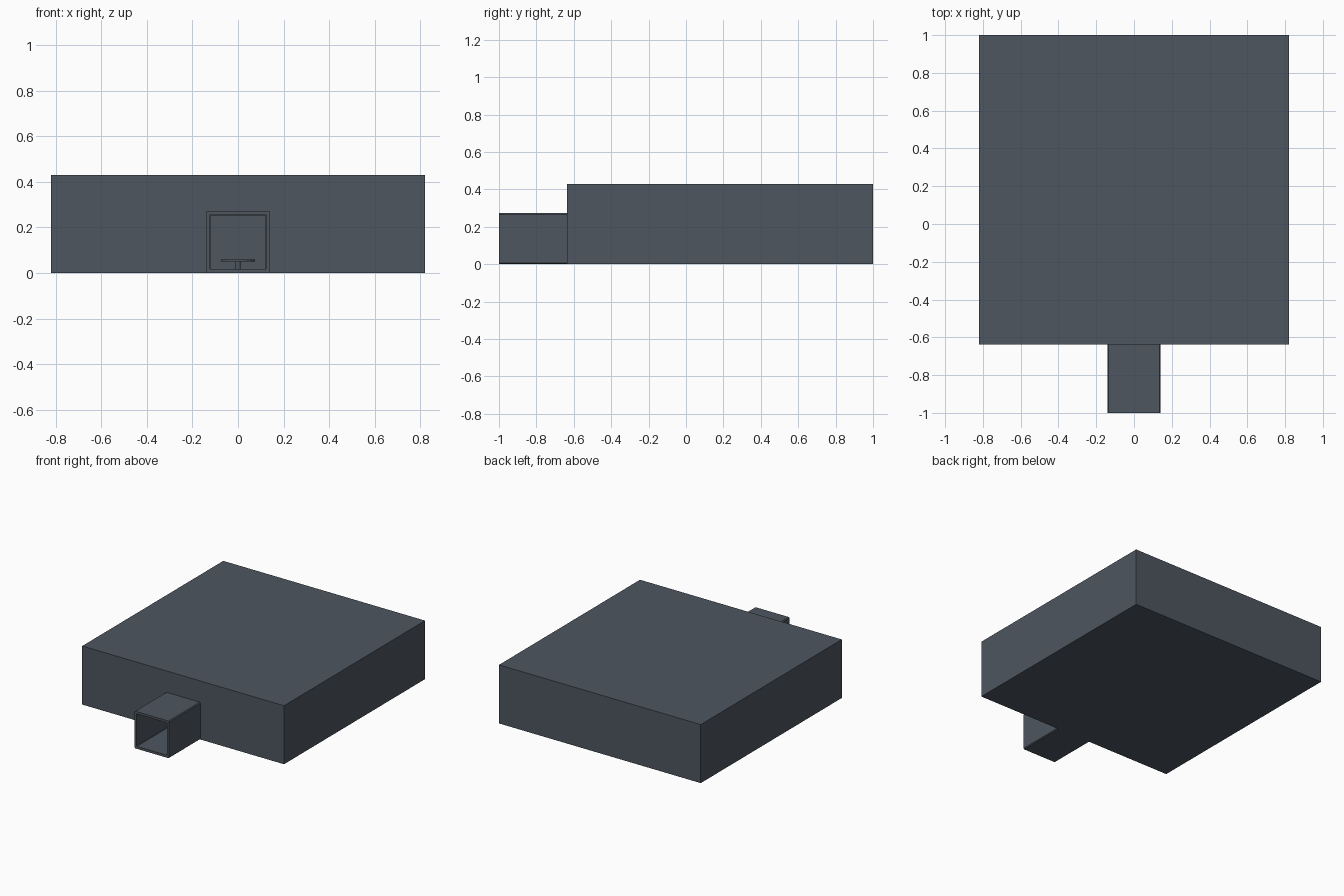
import bpy, bmesh
from mathutils import Matrix, Vector

if "Cube" in bpy.data.objects:
    bpy.data.objects.remove(bpy.data.objects["Cube"])


def material(name, rgb):
    m = bpy.data.materials.new(name)
    m.diffuse_color = (*rgb, 1)
    m.use_nodes = True
    m.node_tree.nodes["Principled BSDF"].inputs["Base Color"].default_value = m.diffuse_color
    return m


SLATE = material("slate grey", (0.075, 0.093, 0.115))


def finish(name, bm):
    me = bpy.data.meshes.new(name)
    bm.to_mesh(me)
    bm.free()
    me.materials.append(SLATE)
    ob = bpy.data.objects.new(name, me)
    bpy.context.collection.objects.link(ob)
    return ob


def box(name, x0, x1, y0, y1, z0, z1):
    bm = bmesh.new()
    size = Matrix.Diagonal((x1 - x0, y1 - y0, z1 - z0, 1))
    mid = Matrix.Translation(((x0 + x1) / 2, (y0 + y1) / 2, (z0 + z1) / 2))
    bmesh.ops.create_cube(bm, size=1, matrix=mid @ size)
    return finish(name, bm)


def cylinder(name, radius, y, z0, z1, sides=24):
    bm = bmesh.new()
    bmesh.ops.create_cone(bm, cap_ends=True, segments=sides, radius1=radius, radius2=radius,
                          depth=z1 - z0, matrix=Matrix.Translation((0, y, (z0 + z1) / 2)))
    return finish(name, bm)


def cut(target, cutter):
    mod = target.modifiers.new("cut", 'BOOLEAN')
    mod.operation = 'DIFFERENCE'
    mod.solver = 'EXACT'
    mod.object = cutter
    cutter.hide_render = True
    cutter.hide_set(True)


T = 0.018                       # wall thickness
FRONT, BACK, W, H = -0.637, 1.0, 0.82, 0.43

# hollow room with a doorway
room = box("room_shell", -W, W, FRONT, BACK, 0, H)
cut(room, box("room_cutter", -W + T, W - T, FRONT + T, BACK - T, T, H - T))
cut(room, box("doorway_cutter", -0.121, 0.121, FRONT - 0.1, FRONT + 0.1, T, 0.252))


# square entrance tunnel with slightly chamfered inner and outer corners
def ring(w, z0, z1, c):
    return [(-w + c, z0), (w - c, z0), (w, z0 + c), (w, z1 - c),
            (w - c, z1), (-w + c, z1), (-w, z1 - c), (-w, z0 + c)]


bm = bmesh.new()
loops = []
for w, z0, z1, c in ((0.141, 0.0, 0.273, 0.006), (0.125, T, 0.256, 0.003)):
    for y in (-1.0, FRONT):
        loops.append([bm.verts.new((x, y, z)) for x, z in ring(w, z0, z1, c)])
of, ob_, inf, inb = loops
for a, b in ((of, ob_), (inb, inf), (inf, of), (ob_, inb)):
    for i in range(8):
        j = (i + 1) % 8
        bm.faces.new((a[i], a[j], b[j], b[i]))
bmesh.ops.recalc_face_normals(bm, faces=bm.faces)
finish("entrance_tunnel", bm)

# low round table inside the room, seen through the doorway
MID = (FRONT + BACK) / 2
cylinder("table_top", 0.075, MID, 0.05, 0.06)
cylinder("table_stem", 0.011, MID, T, 0.05, 12)
